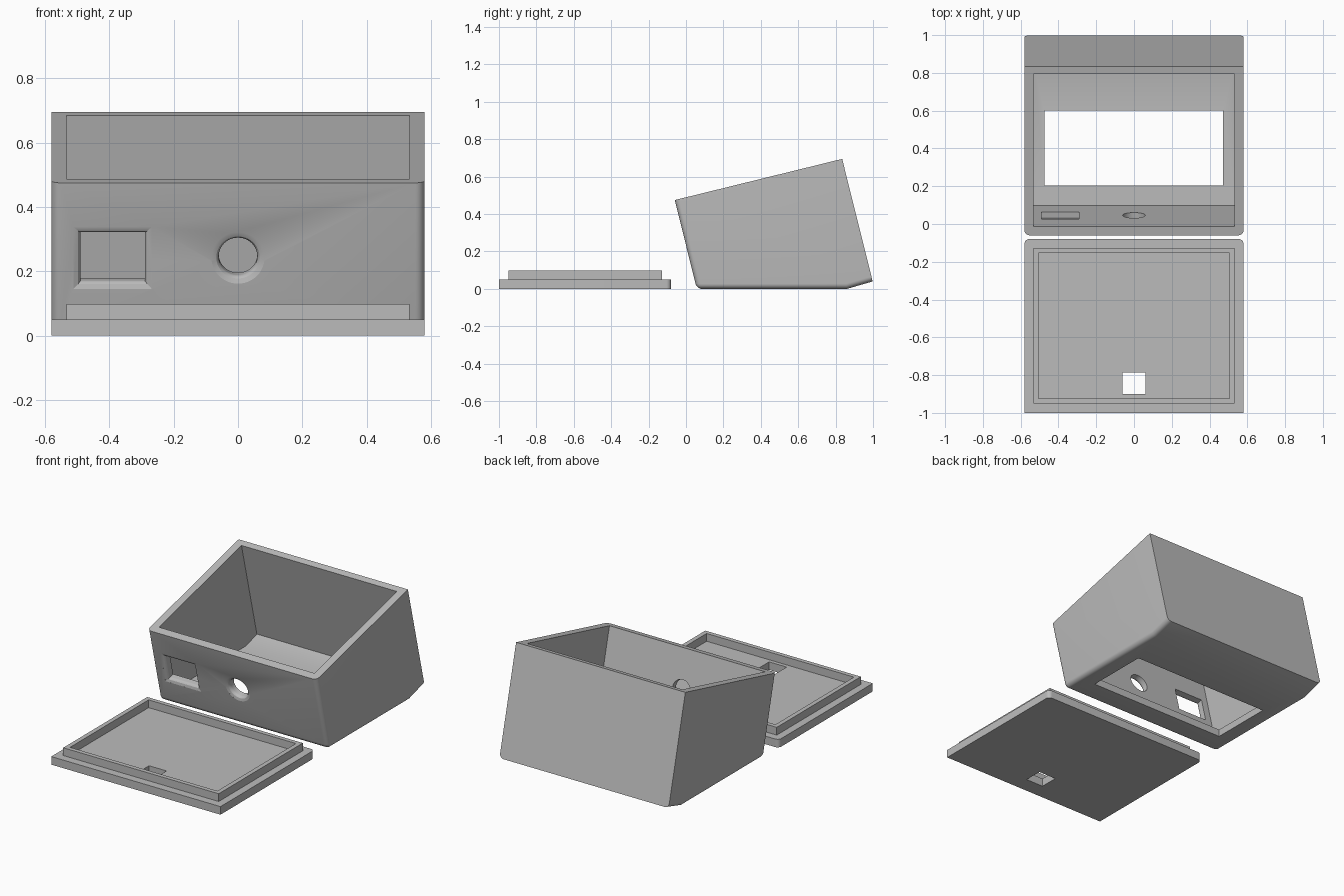
import bpy, bmesh, math
from mathutils import Vector

if "Cube" in bpy.data.objects:
    bpy.data.objects.remove(bpy.data.objects["Cube"])

TILT = math.radians(14)
grey = bpy.data.materials.new("grey plastic")
grey.diffuse_color = (0.5, 0.5, 0.5, 1)
grey.use_nodes = True
grey.node_tree.nodes["Principled BSDF"].inputs["Base Color"].default_value = grey.diffuse_color


def finish(bm, name):
    bmesh.ops.recalc_face_normals(bm, faces=bm.faces[:])
    me = bpy.data.meshes.new(name)
    bm.to_mesh(me)
    bm.free()
    me.materials.append(grey)
    ob = bpy.data.objects.new(name, me)
    bpy.context.collection.objects.link(ob)
    return ob


def loft(name, rings, pick=None, radius=0.02):
    """Closed solid through equal-length rings; edges chosen by pick are rounded."""
    bm = bmesh.new()
    loops = [[bm.verts.new(p) for p in r] for r in rings]
    n = len(loops[0])
    for a, b in zip(loops, loops[1:]):
        for i in range(n):
            j = (i + 1) % n
            bm.faces.new((a[i], a[j], b[j], b[i]))
    bm.faces.new(loops[0])
    bm.faces.new(loops[-1])
    bmesh.ops.recalc_face_normals(bm, faces=bm.faces[:])
    if pick:
        edges = [e for e in bm.edges if pick(e.verts[0].co, e.verts[1].co)]
        bmesh.ops.bevel(bm, geom=edges, offset=radius, segments=6,
                        profile=0.5, affect='EDGES', clamp_overlap=True)
    return finish(bm, name)


def prism(name, half_x, profile, **kw):
    """Side profile (y, z) extruded across x."""
    return loft(name, [[(x, y, z) for y, z in profile] for x in (-half_x, half_x)], **kw)


def block(name, x0, x1, y0, y1, z0, z1, **kw):
    return loft(name, [[(x0, y0, z), (x1, y0, z), (x1, y1, z), (x0, y1, z)]
                       for z in (z0, z1)], **kw)


def cut(ob, cutter):
    cutter.hide_render = True
    mod = ob.modifiers.new("cut", 'BOOLEAN')
    mod.operation, mod.solver, mod.object = 'DIFFERENCE', 'EXACT', cutter
    bpy.context.view_layer.objects.active = ob
    bpy.ops.object.modifier_apply(modifier=mod.name)
    bpy.data.objects.remove(cutter)


def smooth(ob):
    bpy.ops.object.select_all(action='DESELECT')
    ob.select_set(True)
    bpy.context.view_layer.objects.active = ob
    bpy.ops.object.shade_smooth_by_angle(angle=math.radians(28))


# Tilted case: the front and lower side edges are rounded, the back is sharp
outer = [(-0.06, 0.475), (0.835, 0.695), (0.998, 0.04), (0.86, 0.0), (0.058, 0.0)]


def case_edge(a, b):
    low = a.z < 0.1 and b.z < 0.1
    along_side = abs(a.x - b.x) < 1e-4
    front_up = along_side and a.y < 0.07 and b.y < 0.07
    front_low = not along_side and low and a.y < 0.07
    return front_up or front_low or (along_side and low)


case = prism("case", 0.58, outer, pick=case_edge, radius=0.028)

# Cavity, open at the sloping top
cut(case, prism("cavity", 0.533, [(-0.037, 0.587), (0.770, 0.785), (0.946, 0.078),
                                  (0.84, 0.045), (0.098, 0.045)]))

# Screen window in the floor
cut(case, block("floor_window", -0.475, 0.47, 0.205, 0.6, -0.1, 0.07))

# Front openings with a flared lip, square to the sloping wall
INWARD = Vector((0, math.cos(TILT), math.sin(TILT)))
UP = Vector((0, -math.sin(TILT), math.cos(TILT)))
CENTRE = Vector((0, -0.002, 0.2415))
LIP = 0.0225
steps = [(-0.03, LIP)]
for k in range(7):
    t = math.pi / 2 * k / 6
    steps.append((LIP * math.sin(t), LIP * (1 - math.sin(math.acos(1 - math.sin(t))))
                  if k == 0 else LIP * (1 - math.sqrt(max(0, 1 - (1 - math.sin(t)) ** 2)))))
steps.append((0.1, 0.0))


def opening(name, outline):
    rings = [[CENTRE + Vector((u, 0, 0)) + UP * v + INWARD * d for u, v in outline(grow)]
             for d, grow in steps]
    cut(case, loft(name, rings))


def round_outline(g):
    return [((0.06 + g) * math.cos(2 * math.pi * i / 48),
             (0.06 + g) * math.sin(2 * math.pi * i / 48)) for i in range(48)]


def square_outline(g):
    w, h = 0.1 + g, 0.0775 + g
    return [(-0.39 + sx * w, sz * h) for sx, sz in ((-1, -1), (1, -1), (1, 1), (-1, 1))]


opening("round_hole", round_outline)
opening("square_hole", square_outline)
smooth(case)

# Lid plate with two rounded corners and a cable slot
lid = block("lid_plate", -0.58, 0.58, -1.0, -0.08, 0.0, 0.05, radius=0.025,
            pick=lambda a, b: abs(a.z - b.z) > 0.01 and a.y > -0.2)
cut(lid, block("cable_slot", -0.06, 0.06, -0.9, -0.785, -0.1, 0.2))
smooth(lid)

# Raised locating rim on the lid
rim = block("lid_rim", -0.533, 0.533, -0.95, -0.127, 0.05, 0.098)
cut(rim, block("rim_inside", -0.505, 0.505, -0.923, -0.154, 0.0, 0.2))
